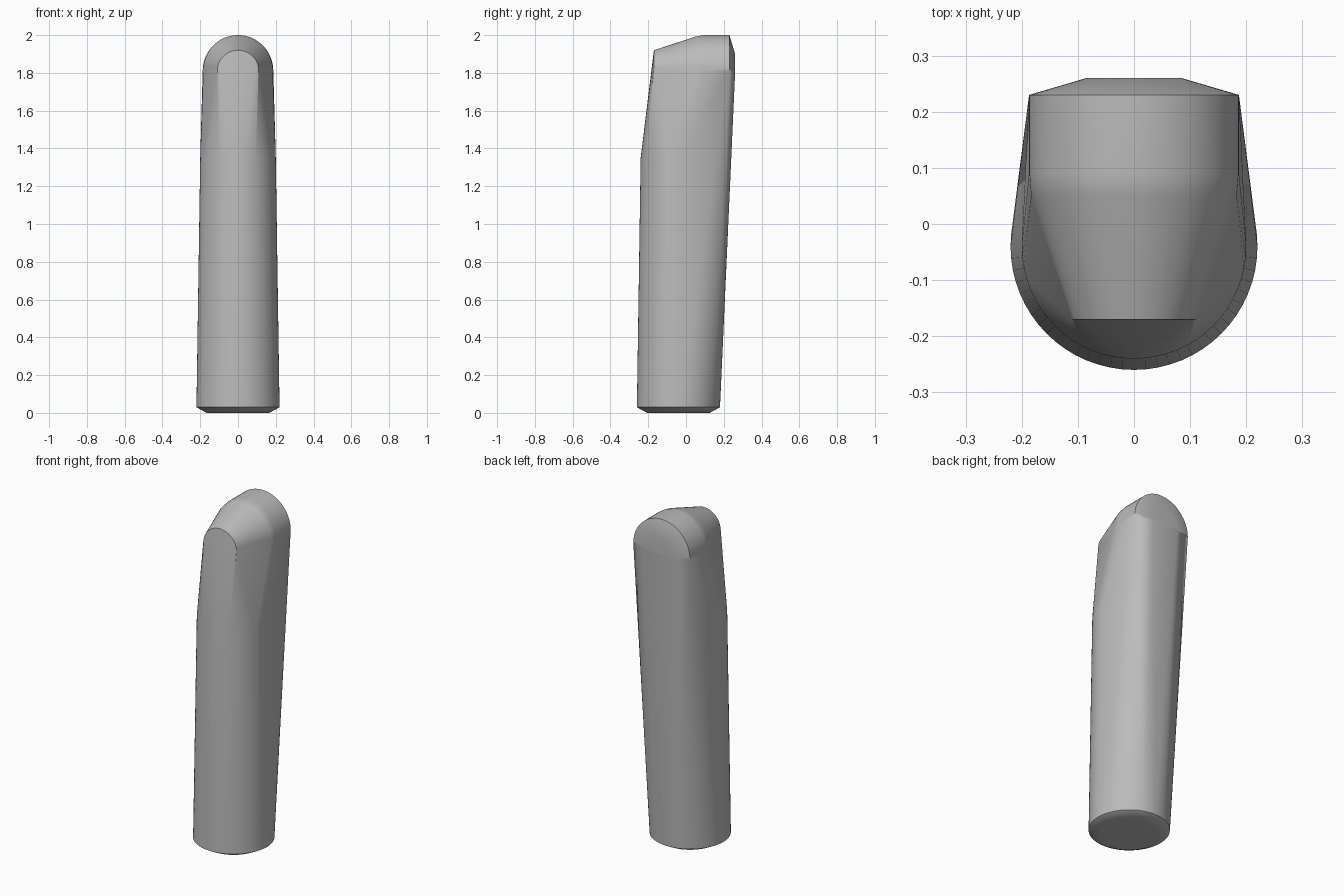
import bpy, bmesh, math

cube = bpy.data.objects.get("Cube")
if cube:
    bpy.data.objects.remove(cube)

grey = bpy.data.materials.new("mid_grey")
grey.use_nodes = True
colour = (0.5, 0.5, 0.5, 1)
grey.diffuse_color = colour
grey.node_tree.nodes["Principled BSDF"].inputs["Base Color"].default_value = colour


def ring(radius, z, start=0, end=360, steps=64):
    """Horizontal arc about the axis of the round shaft."""
    angles = [math.radians(start + (end - start) * i / steps) for i in range(steps + 1)]
    return [(radius * math.cos(a), -0.04 + radius * math.sin(a), z) for a in angles]


def arch(half_width, y, spring, top, steps=32):
    """Upright half-ellipse across the shaft."""
    angles = [math.pi * i / steps for i in range(steps + 1)]
    return [(half_width * math.cos(a), y, spring + (top - spring) * math.sin(a))
            for a in angles]


# Shaft: chamfered foot, round base and rounded front shoulder
points = ring(0.165, 0) + ring(0.22, 0.03) + ring(0.2, 1.35, 180, 360, 32)
# Head: narrow front nose, domed crown, and shallow faceted back
points += arch(0.11, -0.17, 1.81, 1.92)
points += arch(0.184, 0.05, 1.81, 1.992)
points += arch(0.187, 0.09, 1.81, 2.0)
points += arch(0.187, 0.23, 1.81, 2.0)
points += arch(0.085, 0.26, 1.8, 1.9)

bm = bmesh.new()
for p in points:
    bm.verts.new(p)
bmesh.ops.remove_doubles(bm, verts=bm.verts, dist=0.0005)
hull = bmesh.ops.convex_hull(bm, input=bm.verts)
loose = {g for g in hull["geom_interior"] + hull["geom_unused"]
         if isinstance(g, bmesh.types.BMVert)}
bmesh.ops.delete(bm, geom=list(loose), context='VERTS')
bmesh.ops.dissolve_limit(bm, angle_limit=math.radians(0.3), verts=bm.verts, edges=bm.edges)
bmesh.ops.recalc_face_normals(bm, faces=bm.faces)

mesh = bpy.data.meshes.new("tapered_handle")
bm.to_mesh(mesh)
bm.free()
mesh.materials.append(grey)
handle = bpy.data.objects.new("tapered_handle", mesh)
bpy.context.collection.objects.link(handle)

# Smooth shading with crisp arch and foot edges
bpy.ops.object.select_all(action='DESELECT')
handle.select_set(True)
bpy.context.view_layer.objects.active = handle
bpy.ops.object.shade_smooth_by_angle(angle=math.radians(35))
weighted = handle.modifiers.new("even_shading", 'WEIGHTED_NORMAL')
weighted.keep_sharp = True
